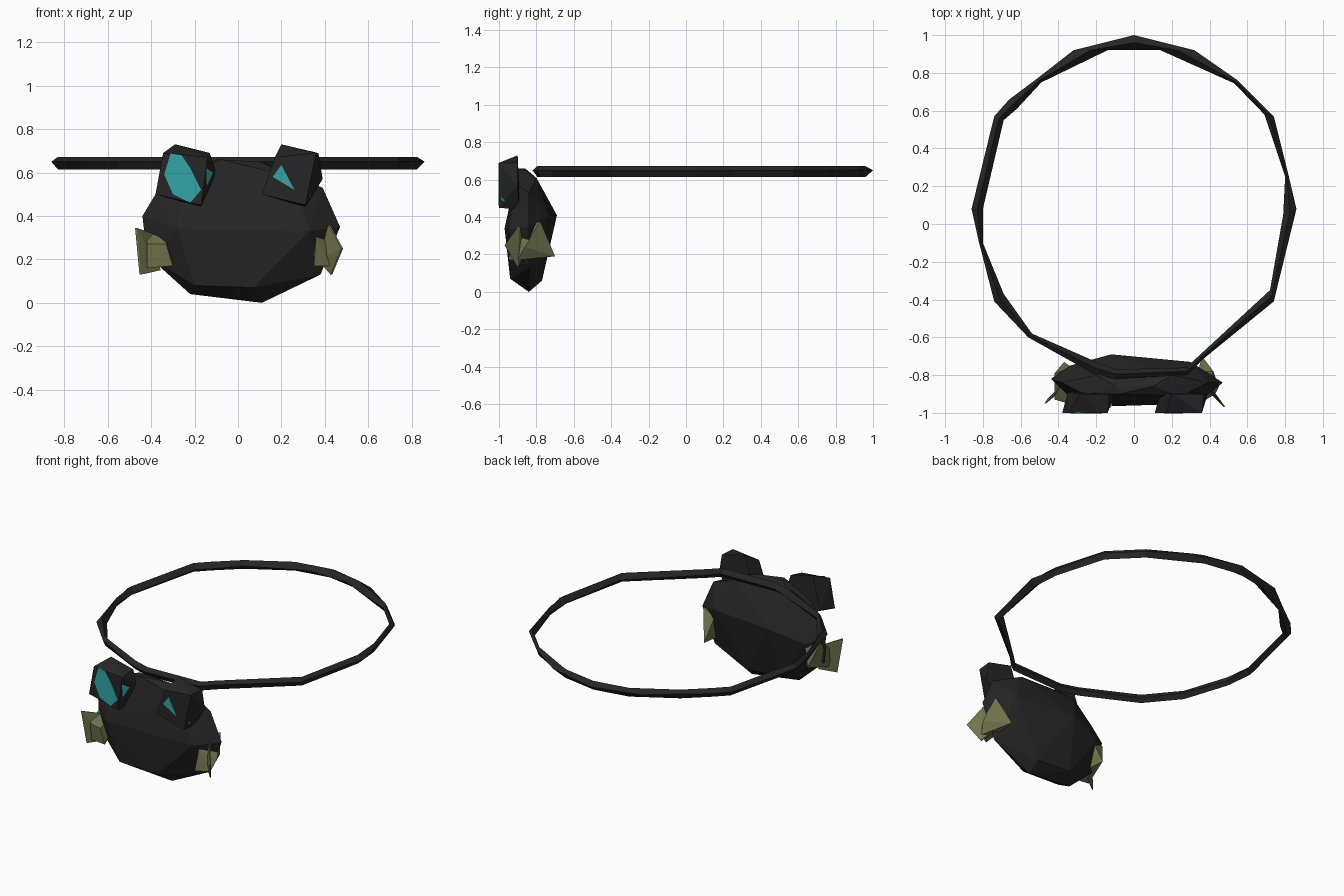
import bpy, bmesh


def material(name, color):
    m = bpy.data.materials.new(name)
    m.diffuse_color = (*color, 1)
    return m


BLACK = material("charcoal", (0.019, 0.019, 0.019))
TEAL = material("teal", (0.035, 0.38, 0.38))
OLIVE = material("olive", (0.165, 0.17, 0.075))


def finish(name, bm, mat):
    bmesh.ops.recalc_face_normals(bm, faces=bm.faces)
    me = bpy.data.meshes.new(name)
    bm.to_mesh(me)
    bm.free()
    me.materials.append(mat)
    ob = bpy.data.objects.new(name, me)
    bpy.context.collection.objects.link(ob)
    return ob


def hull(name, pts, mat):
    """Faceted lump wrapped around a few corner points."""
    bm = bmesh.new()
    for p in pts:
        bm.verts.new(p)
    bmesh.ops.convex_hull(bm, input=bm.verts)
    bmesh.ops.delete(bm, geom=[v for v in bm.verts if not v.link_faces], context='VERTS')
    return finish(name, bm, mat)


def plate(name, outline, y, depth, mat):
    """Thin panel facing the front, outlined in x and z."""
    pts = [(x, y + d, z) for d in (0, depth) for x, z in outline]
    return hull(name, pts, mat)


# Loop strap: outer x, outer y, inner x, inner y at each station
stations = [
    (0, 1, 0, .92), (.32, .92, .14, .92), (.55, .76, .53, .745), (.74, .57, .69, .58),
    (.82, .25, .80, .25), (.86, .08, .79, .05), (.74, -.41, .72, -.35),
    (.36, -.72, .33, -.71), (.28, -.80, .28, -.76), (-.10, -.82, -.10, -.77),
    (-.22, -.79, -.20, -.73), (-.56, -.60, -.54, -.58), (-.74, -.41, -.69, -.37),
    (-.82, -.10, -.80, -.10), (-.86, .08, -.80, .08), (-.74, .57, -.69, .55),
    (-.66, .66, -.62, .61), (-.50, .78, -.49, .75), (-.32, .92, -.14, .92),
]
bm = bmesh.new()
rings = []
for ox, oy, ix, iy in stations:
    mx, my = (ox + ix) / 2, (oy + iy) / 2
    section = [(ox, oy, .65), (mx, my, .672), (ix, iy, .64), (mx, my, .615)]
    rings.append([bm.verts.new(p) for p in section])
for i, a in enumerate(rings):
    b = rings[(i + 1) % len(rings)]
    for k in range(4):
        bm.faces.new((a[k], a[(k + 1) % 4], b[(k + 1) % 4], b[k]))
finish("strap_loop", bm, BLACK)

# Flattened faceted body
hull("body", [
    # rim
    (-.44, -.82, .40), (-.38, -.84, .50), (-.10, -.86, .66), (.10, -.86, .65),
    (.39, -.84, .53), (.47, -.84, .35), (.38, -.84, .13), (.11, -.84, 0),
    (-.22, -.86, .04), (-.42, -.84, .22),
    # front
    (-.28, -.97, .34), (.33, -.95, .33), (.07, -.94, .07), (-.20, -.94, .08),
    (-.25, -.91, .58), (.25, -.91, .58), (-.08, -.90, .66),
    # back
    (-.12, -.69, .41), (.30, -.73, .41), (.10, -.77, .06), (-.15, -.77, .08),
    (-.20, -.80, .61), (.20, -.80, .61), (-.34, -.75, .35),
], BLACK)

# Eye housings
hull("left_eye_housing", [
    (-.38, -1, .50), (-.345, -1, .69), (-.14, -1, .67), (-.17, -1, .45),
    (-.35, -.89, .52), (-.29, -.90, .73), (-.13, -.90, .69), (-.10, -.90, .60),
    (-.17, -.89, .44)], BLACK)
hull("right_eye_housing", [
    (.11, -1, .50), (.17, -1, .67), (.36, -1, .69), (.31, -1, .45),
    (.14, -.89, .52), (.20, -.90, .73), (.37, -.90, .69), (.39, -.90, .57),
    (.31, -.89, .44)], BLACK)

# Eye panels
plate("left_eye", [(-.31, .69), (-.26, .68), (-.22, .62), (-.17, .52), (-.22, .46),
                   (-.30, .50), (-.34, .59)], -1.003, .006, TEAL)
plate("right_eye", [(.20, .635), (.26, .52), (.16, .58)], -1.003, .006, TEAL)
hull("left_eye_glint", [(-.145, -.995, .62), (-.113, -.955, .60), (-.145, -.985, .53),
                        (-.13, -.94, .58)], TEAL)
hull("right_eye_glint", [(.335, -.99, .51), (.335, -.96, .48), (.33, -.985, .49),
                         (.32, -.95, .50)], TEAL)

# Side feet: a chunky wedge plus a thin flap on each side
hull("left_foot", [(-.42, -.93, .27), (-.33, -.955, .27), (-.30, -.95, .17),
                   (-.42, -.92, .16), (-.42, -.79, .36), (-.37, -.73, .21),
                   (-.33, -.76, .33)], OLIVE)
hull("right_foot", [(.36, -.92, .30), (.35, -.95, .17), (.43, -.90, .17),
                    (.42, -.78, .38), (.36, -.70, .19), (.45, -.86, .24),
                    (.34, -.78, .33)], OLIVE)
for name, s, pts in (
    ("left_flap", -1, [(.47, -.95, .345), (.40, -.87, .32), (.36, -.86, .15), (.45, -.92, .13)]),
    ("right_flap", 1, [(.42, -.89, .36), (.48, -.97, .25), (.43, -.90, .13), (.37, -.86, .20)]),
):
    hull(name, [(s * x + dx, y, z) for dx in (-.004, .004) for x, y, z in pts], OLIVE)
